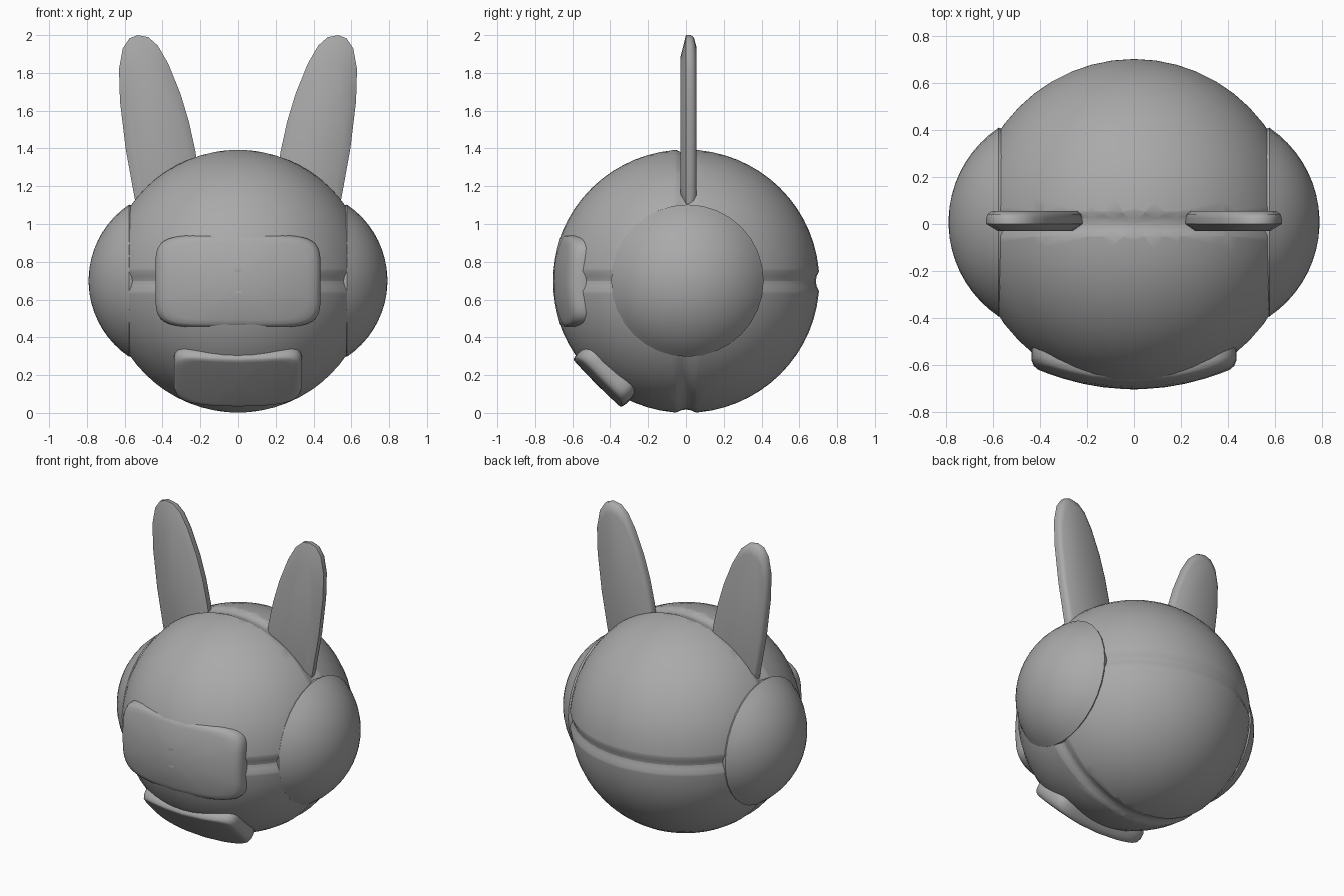
import bpy, bmesh, math
from mathutils import Vector

cube = bpy.data.objects.get("Cube")
if cube:
    bpy.data.objects.remove(cube, do_unlink=True)

CENTER_Z = 0.697
RADIUS = 0.697

grey = bpy.data.materials.new("plain grey")
grey.use_nodes = True
tone = (0.4, 0.4, 0.4, 1)
grey.diffuse_color = tone
grey.node_tree.nodes["Principled BSDF"].inputs["Base Color"].default_value = tone


def finish(name, bm, angle=35):
    """Turn a bmesh into a smooth shaded object."""
    bmesh.ops.recalc_face_normals(bm, faces=bm.faces)
    mesh = bpy.data.meshes.new(name)
    bm.to_mesh(mesh)
    bm.free()
    mesh.materials.append(grey)
    obj = bpy.data.objects.new(name, mesh)
    bpy.context.collection.objects.link(obj)
    bpy.ops.object.select_all(action='DESELECT')
    obj.select_set(True)
    bpy.context.view_layer.objects.active = obj
    bpy.ops.object.shade_smooth_by_angle(angle=math.radians(angle))
    return obj


def loft(name, rings, angle=35):
    """Skin closed rings of points and cap both ends."""
    bm = bmesh.new()
    loops = [[bm.verts.new(p) for p in ring] for ring in rings]
    count = len(rings[0])
    for a, b in zip(loops, loops[1:]):
        for i in range(count):
            j = (i + 1) % count
            bm.faces.new((a[i], a[j], b[j], b[i]))
    bm.faces.new(loops[0])
    bm.faces.new(loops[-1])
    return finish(name, bm, angle)


def curved_plate(name, half_u, half_v, shift, front, bend_u, bend_v, back, tilt):
    """Rounded rectangular plate wrapped on the ball, tilted downward."""
    ca, sa = math.cos(tilt), math.sin(tilt)
    layers = [(s, 0) for s in (0.08, 0.3, 0.5, 0.7, 0.84, 0.93)]
    layers += [(0.975, 0.008), (1, 0.03), (1, 0.07), (0.95, back)]
    rings = []
    for scale, drop in layers:
        ring = []
        for i in range(64):
            t = math.tau * i / 64
            c, s = math.cos(t), math.sin(t)
            u = scale * half_u * math.copysign(abs(c) ** 0.36, c)
            v = scale * half_v * math.copysign(abs(s) ** 0.36, s)
            out = front - bend_u * u * u - bend_v * v * v - drop
            v += shift
            ring.append((u, -(out * ca + v * sa), CENTER_Z + v * ca - out * sa))
        rings.append(ring)
    return loft(name, rings, 50)


# Ball head with two shallow crossing grooves
bm = bmesh.new()
bmesh.ops.create_uvsphere(bm, u_segments=48, v_segments=32, radius=RADIUS)
for axis in (Vector((0, 1, 0)), Vector((0, 0, 1))):
    for offset in (-0.052, -0.025, 0, 0.025, 0.052):
        bmesh.ops.bisect_plane(bm, geom=bm.verts[:] + bm.edges[:] + bm.faces[:],
                               plane_co=axis * offset, plane_no=axis)
for v in bm.verts:
    v.co = v.co.normalized() * RADIUS
    near = min(abs(v.co.y), abs(v.co.z))
    if near < 0.05:
        v.co *= 1 - 0.026 * (1 - (near / 0.05) ** 2)
    v.co.y *= 1.012
    v.co.z += CENTER_Z
finish("head", bm)

# Domed side pods
for side, label in ((1, "left"), (-1, "right")):
    dome = 0.486
    rings = []
    for k in range(10):
        a = math.radians(2 + 54 * k / 9)
        rings.append((0.305 + dome * math.cos(a), dome * math.sin(a)))
    rings.append((0.55, rings[-1][1] - 0.01))
    loft(label + "_side_pod",
         [[(side * x, 0.008 + r * math.cos(math.tau * i / 32),
            CENTER_Z + 0.003 + r * math.sin(math.tau * i / 32)) for i in range(32)]
          for x, r in rings])

# Tall ears: flat chamfered front, rounded back
outline = [(0.53, 2), (0.575, 1.983), (0.61, 1.93), (0.63, 1.82), (0.625, 1.65),
           (0.595, 1.4), (0.55, 1.15), (0.52, 1), (0.21, 1), (0.205, 1.2),
           (0.225, 1.38), (0.26, 1.54), (0.305, 1.69), (0.37, 1.85),
           (0.425, 1.945), (0.475, 1.989)]
mid_x, mid_z = 0.42, 1.5
for side, label in ((1, "left"), (-1, "right")):
    loft(label + "_ear",
         [[(side * (mid_x + (x - mid_x) * s), y, mid_z + (z - mid_z) * s)
           for x, z in outline]
          for y, s in ((-0.03, 0.76), (0, 1), (0.025, 1), (0.042, 0.975), (0.055, 0.88))], 50)

# Face visor and mouth plate
curved_plate("visor", 0.438, 0.245, 0, 0.705, 0.5, 0.7, 0.17, 0)
curved_plate("mouth_plate", 0.34, 0.185, -0.05, 0.72, 0.35, 0.15, 0.1, math.radians(45))
